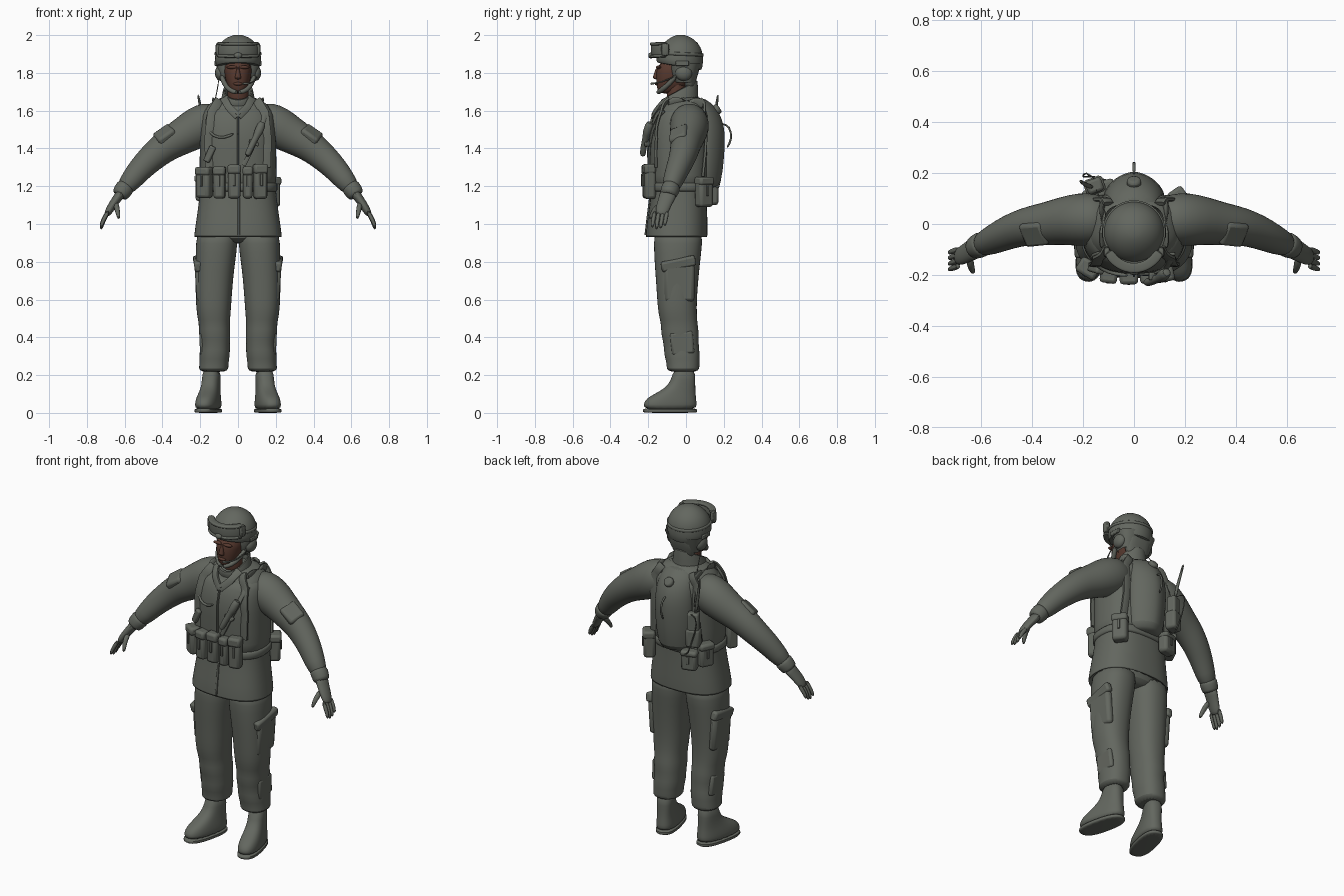
import bpy, bmesh, math
from mathutils import Vector, Matrix, Euler


def material(name, rgb):
    m = bpy.data.materials.new(name)
    m.diffuse_color = (*rgb, 1)
    return m


CLOTH = material("grey_green_cloth", (0.125, 0.135, 0.115))
SKIN = material("brown_skin", (0.095, 0.041, 0.028))


def finish(name, bm, mat, mirror=False, subd=0, bevel=0):
    bmesh.ops.recalc_face_normals(bm, faces=bm.faces)
    me = bpy.data.meshes.new(name)
    bm.to_mesh(me)
    bm.free()
    me.materials.append(mat)
    ob = bpy.data.objects.new(name, me)
    bpy.context.collection.objects.link(ob)
    bpy.context.view_layer.objects.active = ob
    ob.select_set(True)
    bpy.ops.object.shade_smooth_by_angle(angle=math.radians(40))
    ob.select_set(False)
    if bevel:
        b = ob.modifiers.new("bevel", 'BEVEL')
        b.width, b.segments = bevel, 2
    if subd:
        ob.modifiers.new("subd", 'SUBSURF').levels = subd
        ob.modifiers["subd"].render_levels = subd
    if mirror:
        ob.modifiers.new("mirror", 'MIRROR')
    return ob


def loft(name, rings, mat=CLOTH, n=20, p=2.0, cap=(True, True), xf=None, mirror=False, subd=1):
    """Skin superellipse rings, each given as (centre, u radius vector, v radius vector)."""
    bm = bmesh.new()
    loops = []
    for c, u, v in rings:
        loop = []
        for i in range(n):
            a = 2 * math.pi * (i + 0.5) / n
            ca, sa = math.cos(a), math.sin(a)
            f = lambda t: math.copysign(abs(t) ** (2 / p), t)
            loop.append(bm.verts.new(Vector(c) + Vector(u) * f(ca) + Vector(v) * f(sa)))
        loops.append(loop)
    for a, b in zip(loops, loops[1:]):
        for i in range(n):
            bm.faces.new((a[i], a[(i + 1) % n], b[(i + 1) % n], b[i]))
    if cap[0]:
        bm.faces.new(loops[0])
    if cap[1]:
        bm.faces.new(loops[-1])
    if xf:
        bm.transform(xf)
    return finish(name, bm, mat, mirror, subd)


def H(z, yf, yb, hw, cx=0, tilt=0):
    """Level ring from front and back depth; tilt raises its back edge."""
    return ((cx, (yf + yb) / 2, z), (hw, 0, 0), (0, (yb - yf) / 2, tilt))


def tube(name, pts, radii, flat=1.0, mat=CLOTH, n=10, p=2.0, mirror=False, subd=1):
    """Sweep a round or flattened section along points."""
    pts = [Vector(q) for q in pts]
    if not isinstance(radii, (list, tuple)):
        radii = [radii] * len(pts)
    rings = []
    for i, q in enumerate(pts):
        t = (pts[min(i + 1, len(pts) - 1)] - pts[max(i - 1, 0)]).normalized()
        u = t.cross(Vector((0, 1, 0.01))).normalized()
        rings.append((q, u * radii[i], u.cross(t) * radii[i] * flat))
    return loft(name, rings, mat, n, p, mirror=mirror, subd=subd)


def box(name, loc, size, rot=(0, 0, 0), bevel=0.01, mat=CLOTH, mirror=False):
    bm = bmesh.new()
    bmesh.ops.create_cube(bm, size=1)
    r = Euler([math.radians(a) for a in rot]).to_matrix().to_4x4()
    bm.transform(Matrix.Translation(loc) @ r @ Matrix.Diagonal((*size, 1)))
    return finish(name, bm, mat, mirror, 0, bevel)


def ball(name, loc, size, mat=CLOTH, mirror=False):
    bm = bmesh.new()
    bmesh.ops.create_uvsphere(bm, u_segments=16, v_segments=10, radius=1)
    bm.transform(Matrix.Translation(loc) @ Matrix.Diagonal((*size, 1)))
    return finish(name, bm, mat, mirror)


# Jacket and vest share one outline: height, front, back, half width
BODY = [(0.93, -.215, .115, .235), (1.0, -.21, .115, .225), (1.15, -.185, .11, .203),
        (1.25, -.18, .112, .198), (1.4, -.188, .122, .198), (1.5, -.185, .125, .196),
        (1.58, -.16, .12, .188), (1.635, -.125, .105, .165), (1.68, -.08, .08, .08)]
loft("jacket", [H(.97, -.19, .09, .2)] + [H(.93, -.21, .11, .23)] + [H(*r) for r in BODY], n=28, p=2.5)
loft("vest", [H(z, f - .01, b + .01, w + .006) for z, f, b, w in BODY[2:8]], n=28, p=2.5)
box("jacket_placket", (.004, -.204, 1.04), (.012, .008, .2), (-7, 0, 0), .002)


def surf(x, z, s):
    """Depth of the vest front (s=-1) or back (s=1) at x, z."""
    for a, b in zip(BODY, BODY[1:]):
        if a[0] <= z <= b[0]:
            k = (z - a[0]) / (b[0] - a[0])
            f, bk, w = [a[i] + k * (b[i] - a[i]) for i in (1, 2, 3)]
            e = max(0, 1 - (abs(x) / (w + .006)) ** 2.5) ** .4
            return (f + bk) / 2 + s * ((bk - f) / 2 + .012) * e
    return 0


def strap(name, xz, width, s=-1, mirror=False):
    pts = []
    for (x0, z0), (x1, z1) in zip(xz, xz[1:]):
        for k in range(4):
            x, z = x0 + (x1 - x0) * k / 4, z0 + (z1 - z0) * k / 4
            pts.append((x, surf(x, z, s), z))
    pts.append((xz[-1][0], surf(*xz[-1], s), xz[-1][1]))
    tube(name, pts, width, .008 / width, n=8, p=5, mirror=mirror, subd=0)


# Webbing on the vest
strap("shoulder_strap", [(.10, 1.655), (.14, 1.59), (.155, 1.45), (.15, 1.3)], .024, mirror=True)
strap("back_strap", [(.10, 1.655), (.14, 1.59), (.14, 1.4), (.15, 1.25)], .022, 1, True)
strap("neckline_flap", [(.075, 1.665), (.05, 1.62), (0, 1.57)], .02, mirror=True)
strap("vest_closure", [(0, 1.57), (0, 1.2)], .005)
loft("belt", [H(z, -.195, .123, .211) for z in (1.17, 1.175, 1.215, 1.22)], n=28, p=2.5)
tube("shoulder_pad", [(.12, -.1, 1.63), (.128, -.03, 1.655), (.128, .04, 1.655), (.12, .1, 1.62)],
     .012, 2.8, mirror=True)

# Collar and neck
loft("collar", [H(1.62, -.13, .07, .1), H(1.67, -.135, .064, .088, tilt=.035),
                H(1.715, -.137, .064, .08, tilt=.055), H(1.71, -.12, .05, .068, tilt=.05),
                H(1.65, -.115, .045, .068)], cap=(False, False))
loft("neck", [H(1.6, -.1, .0, .058), H(1.7, -.105, .0, .057), H(1.8, -.1, .0, .057)], SKIN)

# Head
loft("head", [H(1.69, -.135, -.06, .025), H(1.705, -.152, -.03, .046), H(1.745, -.158, .02, .064),
              H(1.8, -.16, .05, .074), H(1.87, -.15, .06, .076)], SKIN, p=2.3)
loft("nose", [H(1.765, -.168, -.14, .016), H(1.775, -.18, -.14, .019), H(1.8, -.168, -.14, .011),
              H(1.83, -.16, -.14, .008)], SKIN, n=10)
ball("lips", (0, -.154, 1.742), (.026, .011, .009), SKIN)
ball("brow", (.032, -.145, 1.83), (.03, .014, .009), SKIN, True)

# Helmet with headset and goggles
loft("helmet", [H(1.835, -.13, .06, .09, tilt=-.02), H(1.83, -.155, .085, .118, tilt=-.02),
                H(1.865, -.16, .092, .124, tilt=-.012), H(1.915, -.15, .09, .12, tilt=-.004),
                H(1.96, -.12, .066, .096), H(1.99, -.08, .025, .056), H(2.002, -.045, -.01, .018)], n=28)
loft("helmet_band", [H(z, -.161, .094, .125, tilt=-.006) for z in (1.89, 1.893, 1.908, 1.911)], n=28)
loft("helmet_side", [H(1.75, -.06, .045, .088), H(1.79, -.085, .06, .104), H(1.85, -.085, .08, .118)],
     n=24, p=3, cap=(False, False))
loft("helmet_nape", [H(1.7, .0, .04, .062), H(1.77, -.02, .055, .078), H(1.85, .0, .086, .1)], n=20, p=2.5)
ball("ear_cup", (.094, -.012, 1.8), (.028, .045, .042), mirror=True)
box("rail_clip", (.118, -.02, 1.85), (.014, .07, .025), bevel=.004, mirror=True)
arc = [math.radians(a) for a in range(-64, 65, 16)]
for nm, z, r, depth, k in (("goggle_top_rim", 1.957, .009, .02, 1), ("goggle_bottom_rim", 1.892, .009, .02, 1),
                           ("goggle_lens", 1.925, .036, .014, .98)):
    tube(nm, [(.115 * math.sin(a * k), -.052 - .122 * math.cos(a * k), z - .004 * math.cos(a)) for a in arc],
         r, depth / r, p=3.5, n=12)
tube("goggle_end", [(.105, -.11, 1.885), (.108, -.11, 1.925), (.105, -.11, 1.962)], .014, 1.6, p=3, mirror=True)
ball("goggle_nose_gap", (0, -.186, 1.892), (.022, .014, .016))
tube("chin_strap", [(.09, -.05, 1.79), (.074, -.085, 1.745), (.048, -.13, 1.708), (0, -.153, 1.694)],
     .014, 1.0, mirror=True)
tube("microphone", [(.1, -.06, 1.78), (.085, -.13, 1.75), (.05, -.18, 1.743), (.02, -.185, 1.743)],
     [.004, .004, .005, .009])

# Sleeves, cuffs and gloves
tube("sleeve", [(.09, .015, 1.555), (.15, .018, 1.542), (.21, .018, 1.514), (.28, .012, 1.472),
                (.345, .0, 1.435), (.40, -.006, 1.4), (.46, -.02, 1.348), (.517, -.044, 1.292),
                (.562, -.066, 1.236), (.612, -.088, 1.175)],
     [.085, .108, .113, .1, .09, .083, .075, .067, .059, .046], .95, n=18, mirror=True)
tube("cuff", [(.588, -.075, 1.205), (.598, -.08, 1.193), (.622, -.092, 1.16), (.63, -.095, 1.148)],
     [.046, .052, .047, .042], n=16, mirror=True)
box("sleeve_patch", (.381, -.03, 1.463), (.105, .1, .075), (25, 35, -6), .014, mirror=True)
tube("palm", [(.615, -.09, 1.17), (.64, -.102, 1.135), (.665, -.118, 1.1), (.69, -.13, 1.058),
              (.695, -.133, 1.045)], [.03, .024, .023, .02, .012], 1.75, n=14, mirror=True)
for i in range(4):
    y, l = -.098 - .022 * i, (.8, .95, 1, .9)[i]
    tube("finger_%d" % (i + 1), [(.685, y, 1.07), (.708, y - .008, 1.07 - .045 * l),
                                 (.72, y - .012, 1.07 - .075 * l), (.726, y - .015, 1.07 - .1 * l)],
         [.013, .012, .011, .007], n=8, mirror=True)
tube("thumb", [(.645, -.125, 1.11), (.642, -.158, 1.085), (.635, -.18, 1.055), (.63, -.192, 1.025)],
     [.016, .016, .013, .008], n=8, mirror=True)

# Trousers with baggy folds
LEG = [(.98, -.17, .09, .105, .11), (.9, -.172, .088, .112, .112), (.8, -.168, .076, .106, .12),
       (.7, -.16, .066, .1, .126), (.6, -.154, .058, .096, .129), (.52, -.147, .058, .09, .129),
       (.47, -.132, .062, .082, .125), (.42, -.134, .07, .085, .124), (.36, -.117, .067, .077, .12),
       (.31, -.118, .075, .083, .124), (.26, -.102, .071, .076, .127), (.235, -.105, .073, .081, .129),
       (.215, -.09, .06, .066, .13)]
loft("trouser_leg", [H(*r) for r in LEG], p=2.3, mirror=True)
loft("trouser_seat", [H(.895, -.1, .04, .05), H(.915, -.15, .075, .15), H(1.0, -.17, .09, .19)], p=2.5)
box("cargo_pocket", (.202, -.035, .69), (.045, .16, .2), (0, 4, 0), .018, mirror=True)
box("pocket_flap", (.214, -.04, .79), (.04, .185, .055), (12, 10, 0), .012, mirror=True)
box("calf_pocket", (.188, -.02, .37), (.03, .12, .12), (6, 2, 0), .012, mirror=True)

# Boots, toes turned out
turn = Matrix.Translation((.138, 0, 0)) @ Matrix.Rotation(math.radians(13), 4, 'Z')
loft("boot", [H(.015, -.23, .058, .06), H(.045, -.232, .058, .061), H(.075, -.217, .055, .058),
              H(.1, -.172, .052, .053), H(.13, -.115, .05, .049), H(.17, -.078, .049, .047),
              H(.24, -.068, .05, .047)], p=2.5, xf=turn, mirror=True)
loft("sole", [H(0, -.23, .058, .06), H(.004, -.233, .06, .062), H(.02, -.233, .06, .062),
              H(.024, -.23, .056, .058)], p=2.6, xf=turn, mirror=True)


def pouch(name, x, y, z, w, d, h, turn=0):
    """Pouch body with an overhanging lid and a buckle tab."""
    r = math.radians(turn)
    out = Vector((math.sin(r), -math.cos(r), 0))
    p = Vector((x, y, z))
    box(name, p, (w, d, h), (0, 0, turn), .016)
    box(name + "_lid", p + Vector((0, 0, h * .36)) + out * .003, (w + .006, d + .004, h * .28), (0, 0, turn), .013)
    box(name + "_tab", p + out * (d / 2 + .002) + Vector((0, 0, h * .05)), (.014, .01, h * .36), (0, 0, turn), .003)


# Belt pouches
pouch("pouch_far_right", -.178, -.172, 1.22, .08, .06, .165, -32)
pouch("pouch_right", -.098, -.197, 1.22, .062, .06, .17, -8)
pouch("pouch_middle", -.02, -.204, 1.225, .066, .055, .18)
pouch("pouch_left", .052, -.202, 1.22, .05, .055, .17)
pouch("pouch_far_left", .118, -.192, 1.225, .07, .06, .185, 12)
pouch("side_pouch_left", .178, .095, 1.17, .085, .065, .16, 125)
pouch("side_pouch_right", -.185, .08, 1.19, .085, .06, .14, -115)
pouch("rear_pouch", -.12, .135, 1.16, .09, .06, .12, -165)

# Water carrier on the back
loft("water_pack", [H(1.19, .02, .155, .09), H(1.21, .01, .188, .108), H(1.35, .01, .203, .12),
                    H(1.48, .01, .21, .122), H(1.56, .01, .192, .115), H(1.62, .01, .157, .1),
                    H(1.67, .01, .1, .07)], p=1.7, n=24)
tube("pack_cap", [(0, .14, 1.59), (0, .172, 1.612), (0, .178, 1.616)], [.03, .03, .022], n=14)
tube("pack_loop", [(0, .19, 1.53), (0, .232, 1.52), (0, .245, 1.45), (0, .215, 1.4)], .006)
hose = [(-.12, 1.64), (-.165, 1.58), (-.17, 1.51), (-.13, 1.46), (-.07, 1.455), (-.02, 1.48)]
tube("drinking_hose", [(x, surf(x, z, -1) - .004, z) for x, z in hose], .008)

# Radio with antenna and wires
box("radio", (-.155, .15, 1.36), (.065, .055, .2), (0, 0, 20), .012)
box("radio_holder", (-.155, .15, 1.31), (.08, .065, .11), (0, 0, 20), .014)
tube("antenna", [(-.165, .145, 1.44), (-.18, .15, 1.53), (-.2, .16, 1.62), (-.212, .17, 1.69)],
     [.011, .01, .008, .007], n=8)
tube("radio_wire", [(-.15, .17, 1.45), (-.19, .21, 1.48), (-.21, .18, 1.42), (-.17, .19, 1.3),
                    (-.14, .18, 1.21), (-.1, .17, 1.2)], .004, n=6)
tube("headset_wire", [(-.1, -.01, 1.78), (-.11, .04, 1.7), (-.13, .09, 1.63), (-.15, .14, 1.46)], .003, n=6)

# Torch slung across the chest
tube("torch", [(.045, -.23, 1.355), (.065, -.226, 1.4), (.1, -.211, 1.47), (.106, -.208, 1.48),
               (.122, -.195, 1.52), (.13, -.188, 1.54)], [.017, .017, .017, .024, .024, .018], n=12)
box("torch_clip", (.085, -.205, 1.43), (.055, .03, .02), (0, 25, 0), .005)
strap("sling", [(.15, 1.6), (.12, 1.5), (.06, 1.37), (.03, 1.31)], .012)
box("chest_tool", (-.15, -.18, 1.37), (.035, .025, .09), (0, 25, -15), .008)
